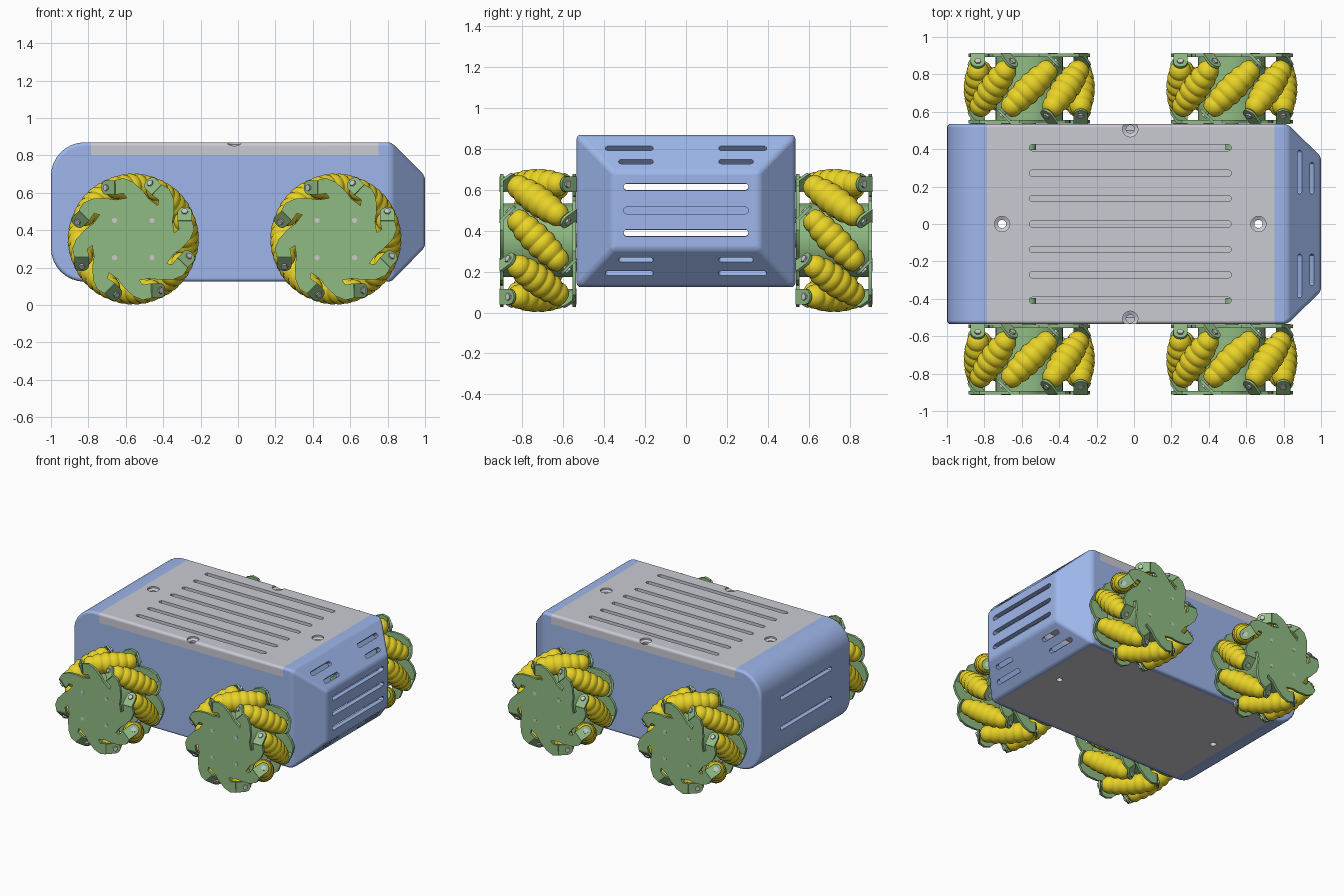
import bpy, bmesh
from math import pi, sin, cos, radians, sqrt
from mathutils import Matrix, Vector

if "Cube" in bpy.data.objects:
    bpy.data.objects.remove(bpy.data.objects["Cube"])

T = lambda x, y, z: Matrix.Translation((x, y, z))
R = lambda deg, axis: Matrix.Rotation(radians(deg), 4, axis)
YZ_X = Matrix(((0, 0, 1, 0), (1, 0, 0, 0), (0, 1, 0, 0), (0, 0, 0, 1)))  # profile in YZ, depth along X


def material(name, rgb):
    m = bpy.data.materials.new(name)
    m.diffuse_color = (*rgb, 1)
    m.use_nodes = True
    m.node_tree.nodes["Principled BSDF"].inputs["Base Color"].default_value = m.diffuse_color
    return m


BLUE = material("blue", (0.34, 0.47, 0.83))
GREEN = material("green", (0.28, 0.5, 0.23))
YELLOW = material("yellow", (0.82, 0.66, 0.02))
PALE = material("pale_grey", (0.59, 0.59, 0.65))


def to_mesh(name, bm, mat=None):
    bmesh.ops.recalc_face_normals(bm, faces=bm.faces)
    me = bpy.data.meshes.new(name)
    bm.to_mesh(me)
    bm.free()
    if mat:
        me.materials.append(mat)
    smooth(me)
    return me


def smooth(me):
    me.shade_smooth()
    me.set_sharp_from_angle(angle=radians(30))


def add(name, me, loc=(0, 0, 0)):
    ob = bpy.data.objects.new(name, me)
    ob.location = loc
    bpy.context.collection.objects.link(ob)
    return ob


def prism(bm, pts, z0, z1, M):
    lo = [bm.verts.new(M @ Vector((x, y, z0))) for x, y in pts]
    hi = [bm.verts.new(M @ Vector((x, y, z1))) for x, y in pts]
    bm.faces.new(lo[::-1])
    bm.faces.new(hi)
    for i in range(len(pts)):
        j = (i + 1) % len(pts)
        bm.faces.new((lo[i], lo[j], hi[j], hi[i]))


def lathe(bm, profile, M, n=20):
    rings = [[bm.verts.new(M @ Vector((r * cos(2 * pi * i / n), r * sin(2 * pi * i / n), z)))
              for i in range(n)] for r, z in profile]
    for a, b in zip(rings, rings[1:]):
        for i in range(n):
            j = (i + 1) % n
            bm.faces.new((a[i], a[j], b[j], b[i]))
    bm.faces.new(rings[0][::-1])
    bm.faces.new(rings[-1])


def stadium(length, width):
    r, h = width / 2, length / 2 - width / 2
    return [((h if k < 7 else -h) + r * cos(a), r * sin(a))
            for k in range(14) for a in [-pi / 2 + pi * (k if k < 7 else k - 1) / 6]]


# ---------- body shell ----------
def hull(d):
    bm = bmesh.new()
    for s in (-1, 1):
        y = s * (0.535 - d)
        for zc, a0 in ((0.69, 90), (0.305, 180)):       # rounded tail
            for k in range(9):
                a = radians(a0 + 90 * k / 8)
                bm.verts.new((-0.82 + (0.18 - d) * cos(a), y, zc + (0.18 - d) * sin(a)))
        for z in (0.125 + d, 0.87 - d):                 # shoulder of the nose
            bm.verts.new((0.82 - d * 0.4, y, z))
        for z in (0.31 + d * 0.4, 0.69 - d * 0.4):      # nose face
            bm.verts.new((1 - d, s * (0.36 - d * 0.4), z))
    bmesh.ops.convex_hull(bm, input=bm.verts)
    bmesh.ops.dissolve_limit(bm, angle_limit=0.01, verts=bm.verts, edges=bm.edges)
    return bm


def box(x0, x1, y, z0, z1):
    bm = bmesh.new()
    prism(bm, [(x0, -y), (x1, -y), (x1, y), (x0, y)], z0, z1, Matrix())
    return bm


slots = bmesh.new()
for i in range(-3, 4):                                  # top vents
    prism(slots, stadium(1.08, 0.034), 0.8, 0.9, T(-0.02, i * 0.136, 0))
for z in (0.39, 0.5, 0.615):                            # nose and tail vents
    prism(slots, stadium(0.61, 0.034), 0.9, 1.1, T(0, 0, z) @ YZ_X)
    if z != 0.5:
        prism(slots, stadium(0.61, 0.03), -1.1, -0.9, T(0, 0, z) @ YZ_X)
for up in (-1, 1):                                      # sloped nose vents
    for s in (-1, 1):
        for dz, y0, y1 in ((0.305, 0.16, 0.395), (0.24, 0.16, 0.33)):
            M = T(1.19 - dz, s * (y0 + y1) / 2, 0.4975 + up * dz) @ R(-45 * up, 'Y') @ YZ_X
            prism(slots, stadium(y1 - y0, 0.032), -0.05, 0.05, M)
for x, y in ((-0.705, 0), (0.665, 0), (-0.02, 0.507), (-0.02, -0.507)):  # countersunk holes
    lathe(slots, [(0.022, 0.81), (0.022, 0.848), (0.041, 0.858), (0.041, 0.9)], T(x, y, 0))
    if y == 0:
        lathe(slots, [(0.022, 0.1), (0.022, 0.2)], T(x, y, 0))

cut = {n: add(n + "_cutter", to_mesh(n, b)) for n, b in (
    ("cavity", hull(0.035)), ("slots", slots),
    ("lid", box(-0.785, 0.75, 0.7, 0.8, 1)), ("floor", box(-0.8, 0.8, 0.495, 0, 0.2)))}
for c in cut.values():
    c.hide_render = True


def shell_part(name, mat, ops):
    ob = add(name, to_mesh(name, hull(0), mat))
    bev = ob.modifiers.new("bevel", 'BEVEL')
    bev.width, bev.segments, bev.limit_method = 0.02, 4, 'ANGLE'
    for key, op in [("cavity", 'DIFFERENCE'), ("slots", 'DIFFERENCE')] + ops:
        m = ob.modifiers.new(key, 'BOOLEAN')
        m.object, m.operation, m.solver = cut[key], op, 'EXACT'
    bpy.context.view_layer.update()
    dg = bpy.context.evaluated_depsgraph_get()
    me = bpy.data.meshes.new_from_object(ob.evaluated_get(dg))
    ob.modifiers.clear()
    ob.data = me
    smooth(me)
    wn = ob.modifiers.new("flat_panels", 'WEIGHTED_NORMAL')
    wn.keep_sharp, wn.weight = True, 100


shell_part("body_shell", BLUE, [("lid", 'DIFFERENCE'), ("floor", 'DIFFERENCE')])
shell_part("top_cover", PALE, [("lid", 'INTERSECT')])
shell_part("floor_plate", PALE, [("floor", 'INTERSECT')])
for c in cut.values():
    bpy.data.objects.remove(c)

# ---------- roller wheel (axle along y) ----------
RC, RO, HALF = 0.275, 0.351, 0.172
rollers, frame, screws = bmesh.new(), bmesh.new(), bmesh.new()

# barrel profile following the wheel's round envelope, with shallow ribs and rounded ends
ribbed = [(0.03, -HALF - 0.008)]
for k in range(43):
    s = -HALF + 2 * HALF * k / 42
    ribbed.append((RO - sqrt(RC ** 2 + s * s / 2) - 0.007 * (0.5 + 0.5 * cos(2 * pi * 6 * k / 42)) ** 2, s))
ribbed.append((0.03, HALF + 0.008))

# one tooth of the side plate: radius, angle
TOOTH = [(0.33, 17), (0.255, 22), (0.25, 12), (0.222, 9), (0.23, 24), (0.26, 33), (0.305, 45), (0.33, 54)]
plate = [(r * cos(radians(a + 45 * k)), r * sin(radians(a + 45 * k))) for k in range(8) for r, a in TOOTH]
tab = [(-0.064, 0.038), (-0.064, -0.038)] + [(0.038 * cos(a), 0.038 * sin(a))
                                             for a in [-pi / 2 + pi * i / 10 for i in range(11)]]
for k in range(8):
    seat = R(45 * k, 'Y') @ T(0, 0, RC) @ R(45, 'Z')
    lathe(rollers, ribbed, seat @ R(90, 'Y'), 24)
    lathe(screws, [(0.01, -0.212), (0.01, 0.212)], seat @ R(90, 'Y'), 10)
    for turn in (0, 180):
        end = R(45 * k, 'Y') @ R(turn, 'Z') @ T(0, 0, RC) @ R(45, 'Z')
        prism(frame, tab, -0.204, -0.19, end @ YZ_X)
        lathe(screws, [(0.018, -0.214), (0.018, -0.203)], end @ R(90, 'Y'), 6)
for turn in (0, 180):
    side = R(turn, 'Z') @ R(90, 'X')
    prism(frame, plate, 0.169, 0.187, side)
    for x in (-0.1, 0.1):
        for z in (-0.1, 0.1):
            lathe(screws, [(0.014, 0.16), (0.014, 0.188)], side @ T(x, z, 0), 12)
lathe(frame, [(0.18, -0.17), (0.18, 0.17)], R(90, 'X'), 32)     # hub drum

parts = {"wheel_rollers": to_mesh("wheel_rollers", rollers, YELLOW),
         "wheel_frame": to_mesh("wheel_frame", frame, GREEN),
         "wheel_screws": to_mesh("wheel_screws", screws)}
axle = bmesh.new()
lathe(axle, [(0.035, -0.08), (0.035, 0.08)], R(90, 'X'))
axle = to_mesh("axle_stub", axle, GREEN)

for xn, x in (("rear", -0.56), ("front", 0.523)):
    for yn, side in (("right", -1), ("left", 1)):
        for name, me in parts.items():
            add(f"{xn}_{yn}_{name}", me, (x, side * 0.724, 0.353))
        add(f"{xn}_{yn}_axle_stub", axle, (x, side * 0.475, 0.353))
